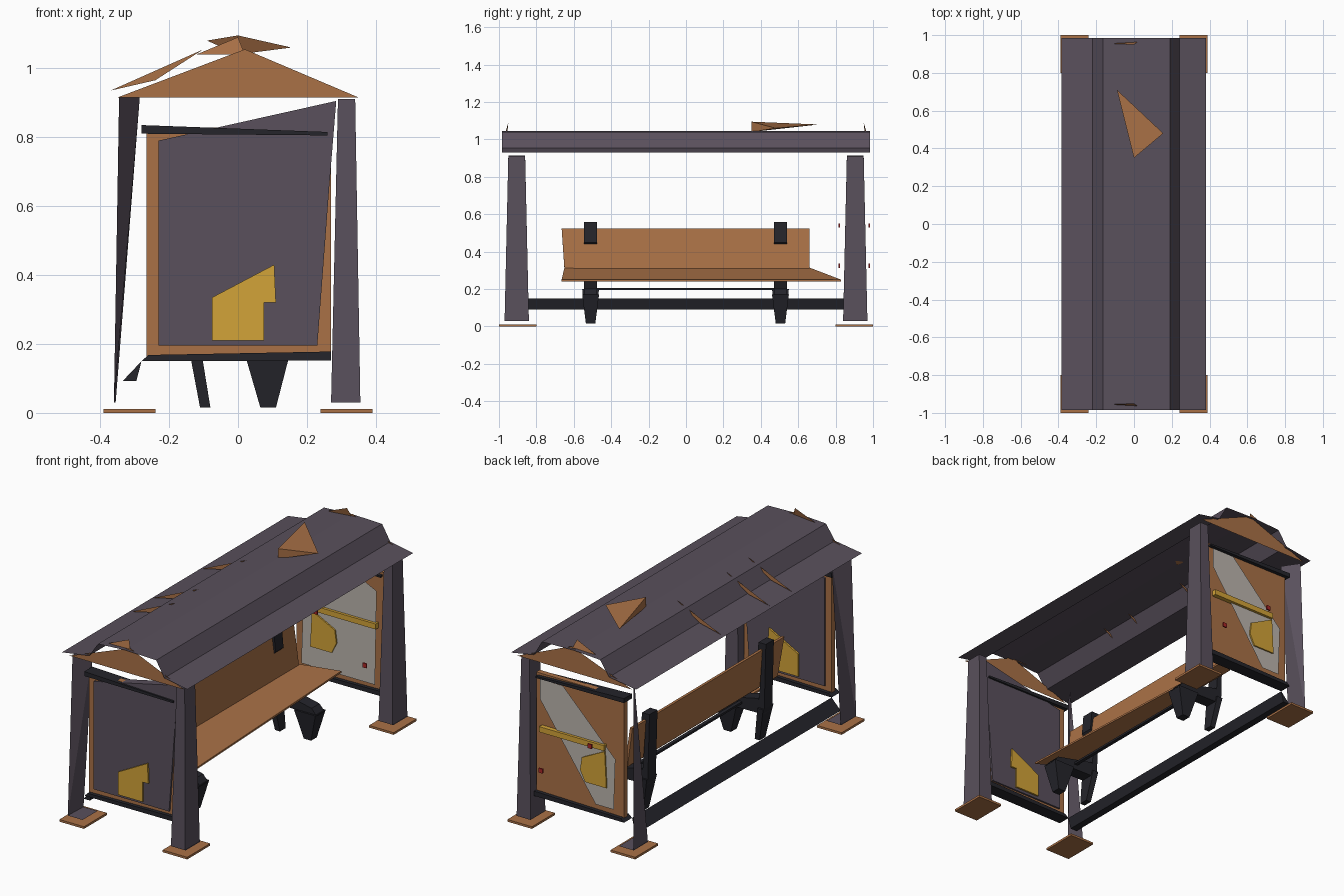
import bpy

if "Cube" in bpy.data.objects:
    bpy.data.objects.remove(bpy.data.objects["Cube"])


def material(name, r, g, b):
    m = bpy.data.materials.new(name)
    m.diffuse_color = (r, g, b, 1)
    m.use_nodes = True
    m.node_tree.nodes["Principled BSDF"].inputs["Base Color"].default_value = m.diffuse_color
    return m


WOOD = material("wood", .40, .165, .062)
METAL = material("roof_metal", .10, .08, .107)
DARK = material("dark_iron", .018, .018, .024)
YELLOW = material("yellow", .65, .37, .04)
PAPER = material("paper", .50, .46, .42)
RED = material("red", .40, .02, .02)


def mesh(name, verts, faces, mat):
    me = bpy.data.meshes.new(name)
    me.from_pydata(verts, [], faces)
    me.materials.append(mat)
    ob = bpy.data.objects.new(name, me)
    bpy.context.collection.objects.link(ob)
    return ob


def loft(name, a, b, mat):
    """Closed solid between two matching loops."""
    n = len(a)
    sides = [(i, (i + 1) % n, n + (i + 1) % n, n + i) for i in range(n)]
    ob = mesh(name, a + b, sides + [tuple(range(n))[::-1], tuple(range(n, 2 * n))], mat)
    import bmesh
    bm = bmesh.new()
    bm.from_mesh(ob.data)
    bmesh.ops.recalc_face_normals(bm, faces=bm.faces)
    bm.to_mesh(ob.data)
    bm.free()
    return ob


def rect(x0, x1, y0, y1, z):
    return [(x0, y0, z), (x1, y0, z), (x1, y1, z), (x0, y1, z)]


def box(name, x0, x1, y0, y1, z0, z1, mat):
    return loft(name, rect(x0, x1, y0, y1, z0), rect(x0, x1, y0, y1, z1), mat)


def prism(name, xz, y0, y1, mat):
    return loft(name, [(x, y0, z) for x, z in xz], [(x, y1, z) for x, z in xz], mat)


def flat(name, xz, y, mat):
    return mesh(name, [(x, y, z) for x, z in xz], [tuple(range(len(xz)))], mat)


# roof: folded sheet running the full length
prof = [(-.385, .93), (-.22, .955), (-.165, 1.035), (.0, 1.045), (.19, 1.04), (.24, .955), (.38, .93)]
n = len(prof)
mesh("roof", [(x, -.985, z) for x, z in prof] + [(x, .985, z) for x, z in prof],
     [(i, i + 1, n + i + 1, n + i) for i in range(n - 1)], METAL)

# gables with small peaks poking through the roof
for s, side in ((-1, "front"), (1, "back")):
    flat(side + "_gable", [(-.35, .915), (.35, .915), (.02, 1.055)], s * .97, WOOD)
    mesh(side + "_gable_peak", [(-.12, s * .955, 1.04), (.02, s * .965, 1.04), (0, s * .95, 1.09)],
         [(0, 1, 2)], WOOD)

# upright rafter slivers and the raised roof wedge
for i, y in enumerate((-.4, -.2, .22)):
    flat(f"rafter_{i}", [(-.37, .935), (-.24, .965), (-.1, 1.055)], y, WOOD)
mesh("roof_wedge", [(0, .35, 1.095), (.155, .48, 1.06), (-.09, .71, 1.08), (0, .35, 1.04)],
     [(0, 1, 2), (0, 3, 1), (0, 2, 3), (1, 3, 2)], WOOD)

# posts, post plates and ground pads
for s, side in ((-1, "front"), (1, "back")):
    def ys(a, b):
        return sorted((s * a, s * b))
    loft(side + "_right_post", rect(.27, .355, *ys(.84, .97), .03),
         rect(.29, .34, *ys(.86, .95), .91), METAL)
    mesh(side + "_left_post", [(-.36, s * .97, .03), (-.355, s * .84, .03),
                               (-.285, s * .86, .915), (-.345, s * .95, .915)],
         [(0, 1, 2), (0, 2, 3)], METAL)
    for x, name in ((-.315, "left"), (.315, "right")):
        box(f"{side}_{name}_pad", x - .075, x + .075, *ys(.8, 1), 0, .012, WOOD)
        mesh(f"{side}_{name}_plate", rect(x - .045, x + .045, *ys(.84, .97), .03),
             [(0, 1, 2, 3)], METAL)
    # end panel frame with iron rails
    box(side + "_panel", -.265, .27, *ys(.89, .92), .16, .828, WOOD)
    prism(side + "_top_rail", [(-.28, .81), (.26, .805), (.26, .815), (-.28, .835)],
          *ys(.87, .94), DARK)
    prism(side + "_bottom_rail", [(-.28, .15), (.27, .152), (.27, .178), (-.26, .168)],
          *ys(.87, .94), DARK)

# front panel: dark sheet and yellow sign on both sides
sheet = [(-.23, .195), (.23, .195), (.265, .66), (.285, .905), (-.23, .79)]
arrow = [(-.075, .21), (.075, .21), (.075, .32), (.11, .32), (.105, .43), (-.075, .335)]
prism("front_sheet", sheet, -.93, -.88, METAL)
prism("front_sign", arrow, -.94, -.87, YELLOW)

# back panel: poster outside and inside, bar, badge and red studs
flat("outer_poster", [(.24, .80), (.1, .80), (-.22, .48), (-.21, .2), (-.1, .2), (.24, .69)], .93, PAPER)
flat("inner_poster", [(.06, .80), (.23, .72), (.22, .2), (-.23, .2), (-.22, .48)], .88, PAPER)
prism("poster_bar", [(.235, .515), (-.16, .515), (-.16, .545), (.235, .545)], .865, .945, YELLOW)
prism("poster_badge", [(-.02, .44), (-.16, .51), (-.17, .31), (-.04, .31), (-.01, .37)],
      .872, .938, YELLOW)
for i, (x, z) in enumerate(((-.1, .54), (.2, .325))):
    for j, y in enumerate((.82, .98)):
        box(f"stud_{i}{j}", x - .012, x + .012, y - .004, y + .004, z - .012, z + .012, RED)

# bench
loft("backrest", [(-.12, -.665, .525), (-.09, -.65, .31), (-.105, -.65, .305), (-.135, -.665, .525)],
     [(-.12, .66, .525), (-.09, .66, .31), (-.105, .66, .305), (-.135, .66, .525)], WOOD)
loft("seat", [(-.1, -.65, .315), (.12, -.665, .25), (.12, -.665, .24), (-.1, -.65, .30)],
     [(-.1, .66, .315), (.05, .83, .25), (.05, .83, .24), (-.1, .66, .30)], WOOD)

# bench brackets
for y, side in ((-.51, "front"), (.505, "back")):
    a, b = y - .035, y + .035
    loft(side + "_back_leg", rect(-.11, -.08, y - .025, y + .025, .015),
         rect(-.145, -.11, a - .01, b + .01, .2), DARK)
    prism(side + "_back_support", [(-.145, .2), (-.11, .2), (-.137, .56), (-.155, .56)], a, b, DARK)
    prism(side + "_back_hook", [(-.15, .53), (-.11, .44), (-.1, .45), (-.11, .56), (-.15, .56)],
          a, b, DARK)
    loft(side + "_seat_leg", rect(.065, .11, y - .025, y + .025, .015),
         rect(.02, .15, a - .01, b + .01, .17), DARK)
    prism(side + "_seat_arm", [(-.14, .17), (.15, .165), (.12, .2), (-.11, .25)], a, b, DARK)

# long iron members
box("bench_rod", -.01, .01, -.52, .52, .195, .206, DARK)
prism("long_beam", [(-.335, .092), (-.295, .092), (-.28, .15)], -.87, .87, DARK)
